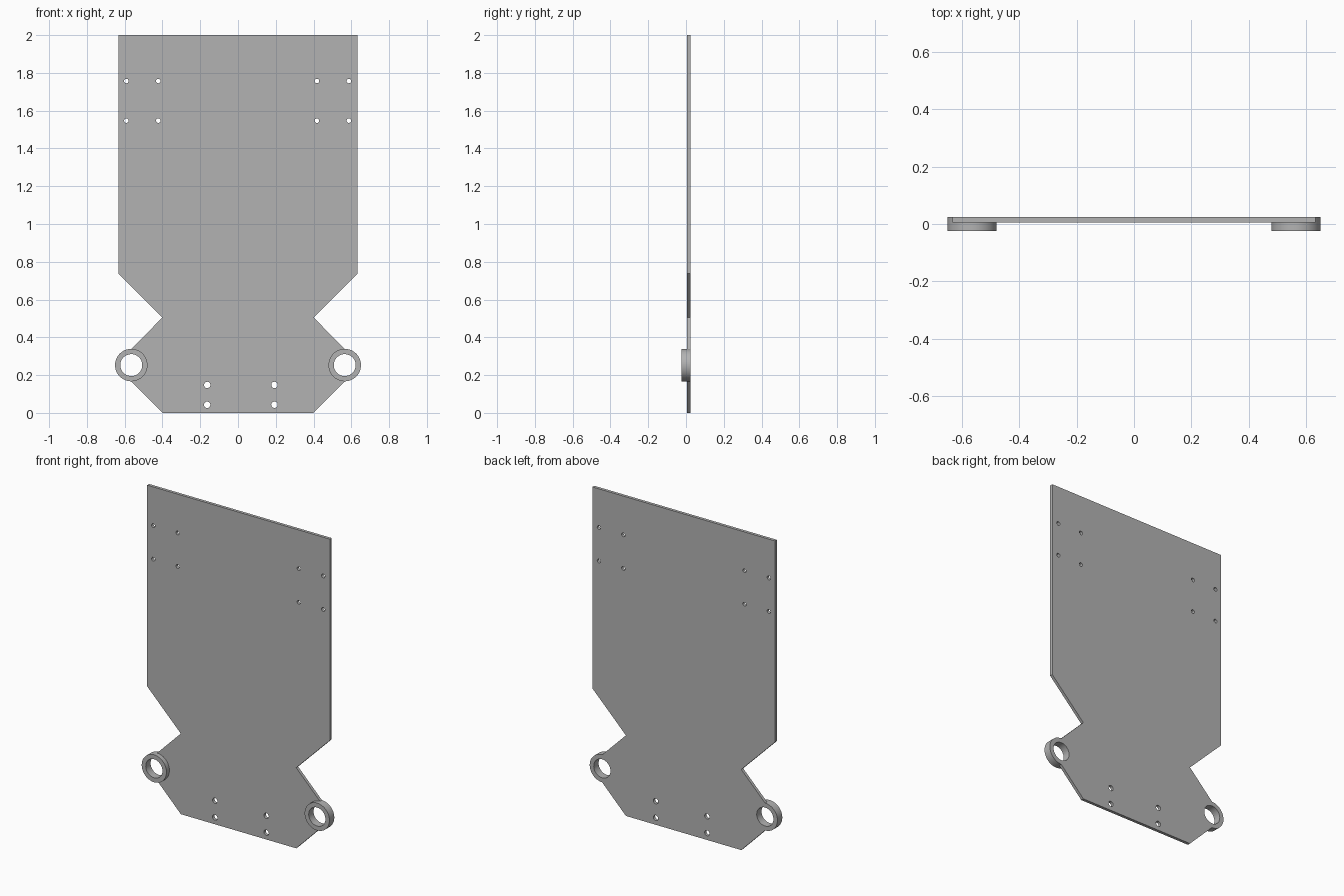
import bpy, bmesh, math

cube = bpy.data.objects.get("Cube")
if cube:
    bpy.data.objects.remove(cube, do_unlink=True)

grey = bpy.data.materials.new("plain grey")
grey.use_nodes = True
grey.diffuse_color = (0.45, 0.45, 0.45, 1)
grey.node_tree.nodes["Principled BSDF"].inputs["Base Color"].default_value = (0.45, 0.45, 0.45, 1)

SEG = 48
RING_X, RING_Z, RING_R, BORE_R = 0.565, 0.253, 0.086, 0.058
BACK = 0.024


def arc(cx, cz, r, start=0, end=360, steps=SEG):
    """Points on an arc; a full turn leaves out the repeated last point."""
    count = steps if end - start == 360 else steps + 1
    angles = [math.radians(start + (end - start) * i / steps) for i in range(count)]
    return [(cx + r * math.cos(a), cz + r * math.sin(a)) for a in angles]


def slab(name, loops, y_front, y_back):
    """Fill an outline with its holes and extrude it in depth."""
    bm = bmesh.new()
    for loop in loops:
        verts = [bm.verts.new((x, y_front, z)) for x, z in loop]
        for i, v in enumerate(verts):
            bm.edges.new((v, verts[i - 1]))
    bmesh.ops.triangle_fill(bm, edges=bm.edges[:], use_beauty=True)
    extruded = bmesh.ops.extrude_face_region(bm, geom=bm.faces[:], use_keep_orig=True)
    moved = [g for g in extruded["geom"] if isinstance(g, bmesh.types.BMVert)]
    bmesh.ops.translate(bm, verts=moved, vec=(0, y_back - y_front, 0))
    bmesh.ops.recalc_face_normals(bm, faces=bm.faces[:])
    mesh = bpy.data.meshes.new(name)
    bm.to_mesh(mesh)
    bm.free()
    mesh.materials.append(grey)
    ob = bpy.data.objects.new(name, mesh)
    bpy.context.collection.objects.link(ob)
    bpy.ops.object.select_all(action="DESELECT")
    ob.select_set(True)
    bpy.context.view_layer.objects.active = ob
    bpy.ops.object.shade_smooth_by_angle(angle=math.radians(30))
    return ob


# Plate outline: waisted sides, with round seats for the rings
half = [(0.633, 2), (0.633, 0.738), (0.4, 0.505)]
half += arc(RING_X, RING_Z, RING_R, 90, 270, SEG // 2)
half += [(0.4, 0)]
outline = half + [(-x, z) for x, z in reversed(half)]

# Screw holes: four in each upper corner, four at the foot
holes = [arc(x, z, 0.012, steps=20)
         for x in (-0.591, -0.422, 0.418, 0.587) for z in (1.757, 1.547)]
holes += [arc(x, z, 0.017, steps=24) for x in (-0.163, 0.193) for z in (0.148, 0.043)]
slab("back_plate", [outline] + holes, 0.005, BACK)

# Bearing rings, flush with the back and standing out in front
for side, name in ((1, "left_ring"), (-1, "right_ring")):
    slab(name, [arc(side * RING_X, RING_Z, RING_R), arc(side * RING_X, RING_Z, BORE_R)],
         -BACK, BACK)
